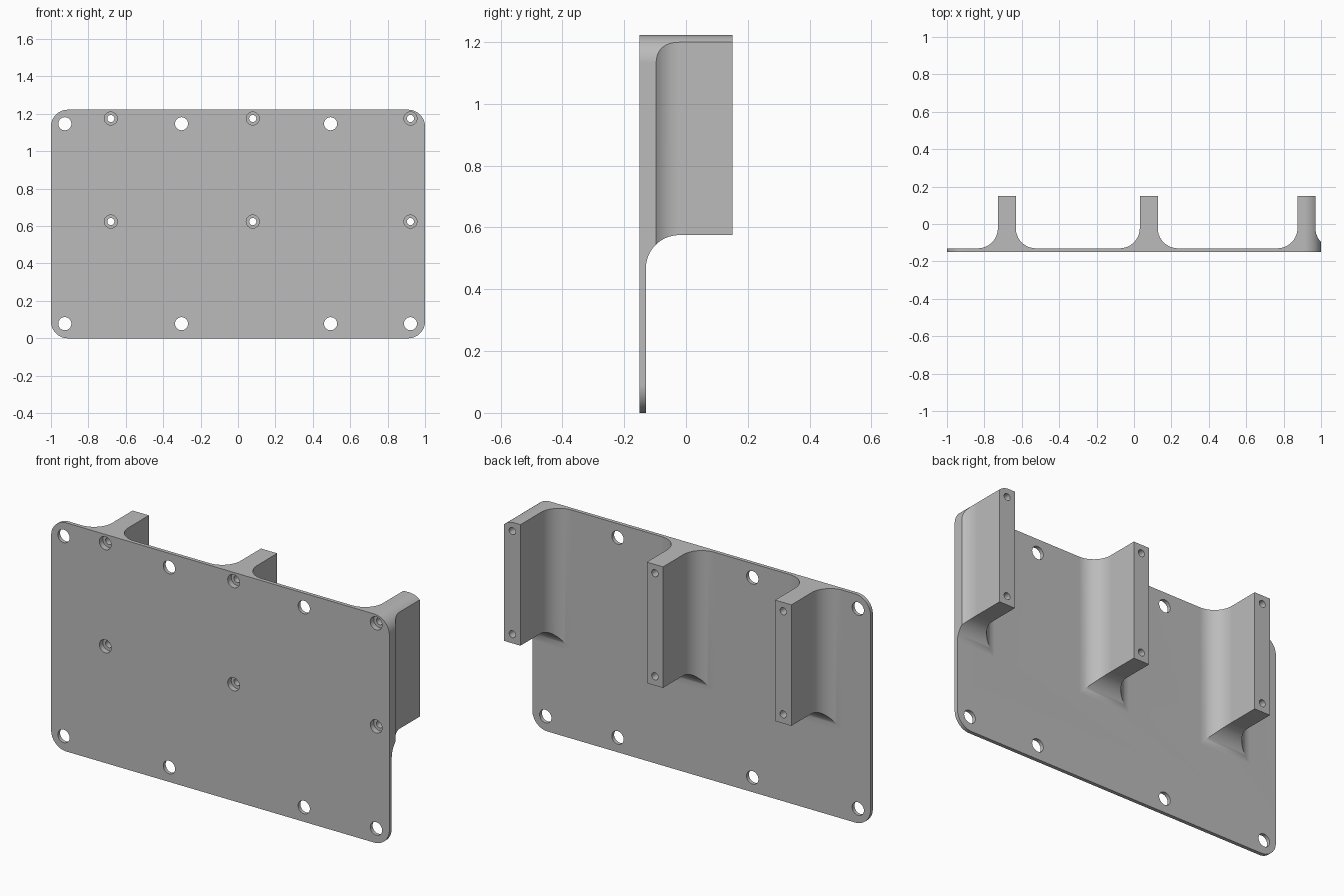
import bpy, bmesh, math
from mathutils import Matrix, Vector

cube = bpy.data.objects.get("Cube")
if cube:
    bpy.data.objects.remove(cube)

FRONT, SKIN, REAR = -0.15, -0.13, 0.15     # plate front, plate back, rib ends
HEIGHT, CORNER = 1.222, 0.09
RIB_X = (-0.68, 0.079, 0.922)
RIB_HALF, RIB_BOTTOM, FILLET = 0.048, 0.575, 0.108
STEPS = 16

grey = bpy.data.materials.new("grey")
grey.use_nodes = True
grey.diffuse_color = (0.5, 0.5, 0.5, 1)
grey.node_tree.nodes["Principled BSDF"].inputs["Base Color"].default_value = (0.5, 0.5, 0.5, 1)


def finish(name, bm):
    bmesh.ops.recalc_face_normals(bm, faces=bm.faces)
    mesh = bpy.data.meshes.new(name)
    bm.to_mesh(mesh)
    bm.free()
    mesh.materials.append(grey)
    ob = bpy.data.objects.new(name, mesh)
    bpy.context.collection.objects.link(ob)
    return ob


def loft(name, rings):
    """Skin a stack of equal-length rings and cap both ends."""
    bm = bmesh.new()
    loops = [[bm.verts.new(p) for p in ring] for ring in rings]
    n = len(loops[0])
    for a, b in zip(loops, loops[1:]):
        for i in range(n):
            j = (i + 1) % n
            bm.faces.new((a[i], a[j], b[j], b[i]))
    bm.faces.new(loops[0])
    bm.faces.new(loops[-1])
    return finish(name, bm)


def rect(x0, x1, z0, z1, y):
    return [(x0, y, z0), (x1, y, z0), (x1, y, z1), (x0, y, z1)]


def rounded_outline(y):
    pts = []
    corners = ((1, 1), (-1, 1), (-1, -1), (1, -1))
    for q, (sx, sz) in enumerate(corners):
        cx = sx * (1 - CORNER)
        cz = HEIGHT / 2 + sz * (HEIGHT / 2 - CORNER)
        for k in range(STEPS + 1):
            a = math.pi / 2 * (q + k / STEPS)
            pts.append((cx + CORNER * math.cos(a), y, cz + CORNER * math.sin(a)))
    return pts


def cylinders(name, centres, radius, y0, y1):
    bm = bmesh.new()
    for x, z in centres:
        place = Matrix.Translation((x, (y0 + y1) / 2, z)) @ Matrix.Rotation(math.pi / 2, 4, "X")
        bmesh.ops.create_cone(bm, cap_ends=True, segments=32, radius1=radius,
                              radius2=radius, depth=y1 - y0, matrix=place)
    return finish(name, bm)


def combine(target, tool, operation):
    mod = target.modifiers.new("combine", "BOOLEAN")
    mod.operation = operation
    mod.solver = "EXACT"
    mod.object = tool
    bpy.context.view_layer.objects.active = target
    bpy.ops.object.modifier_apply(modifier=mod.name)
    bpy.data.objects.remove(tool)


# Oversized back plate, trimmed later
bracket = loft("mounting_plate", [rect(-1.3, 1.3, -0.3, 1.5, y) for y in (FRONT, SKIN)])

# Ribs that flare into the plate on both sides and below
for cx in RIB_X:
    rings = []
    sections = [(SKIN - 0.01, FILLET)]
    for k in range(STEPS + 1):
        a = math.pi / 2 * k / STEPS
        sections.append((SKIN + FILLET * (1 - math.cos(a)), FILLET * (1 - math.sin(a))))
    sections.append((REAR, 0))
    for y, flare in sections:
        w = RIB_HALF + flare
        rings.append(rect(cx - w, cx + w, RIB_BOTTOM - flare, 1.4, y))
    combine(bracket, loft("rib", rings), "UNION")

# Trim plate and ribs together to the rounded outline
combine(bracket, loft("outline_trim", [rounded_outline(y) for y in (-0.3, 0.3)]), "INTERSECT")

# Plate holes, rib screw holes and their counterbores
plate_holes = [(x, z) for x in (-0.926, -0.302, 0.495) for z in (0.078, 1.147)] + [(0.922, 0.078)]
screw_holes = [(x, z) for x in RIB_X for z in (0.624, 1.175)]
combine(bracket, cylinders("plate_holes", plate_holes, 0.035, -0.3, 0), "DIFFERENCE")
combine(bracket, cylinders("counterbores", screw_holes, 0.035, -0.3, FRONT + 0.03), "DIFFERENCE")
combine(bracket, cylinders("screw_holes", screw_holes, 0.019, -0.3, 0.3), "DIFFERENCE")

# Smooth fillets with crisp edges
bpy.ops.object.select_all(action="DESELECT")
bracket.select_set(True)
bpy.context.view_layer.objects.active = bracket
bpy.ops.object.shade_smooth_by_angle(angle=math.radians(25))
weighted = bracket.modifiers.new("weighted_normals", "WEIGHTED_NORMAL")
weighted.keep_sharp = True
